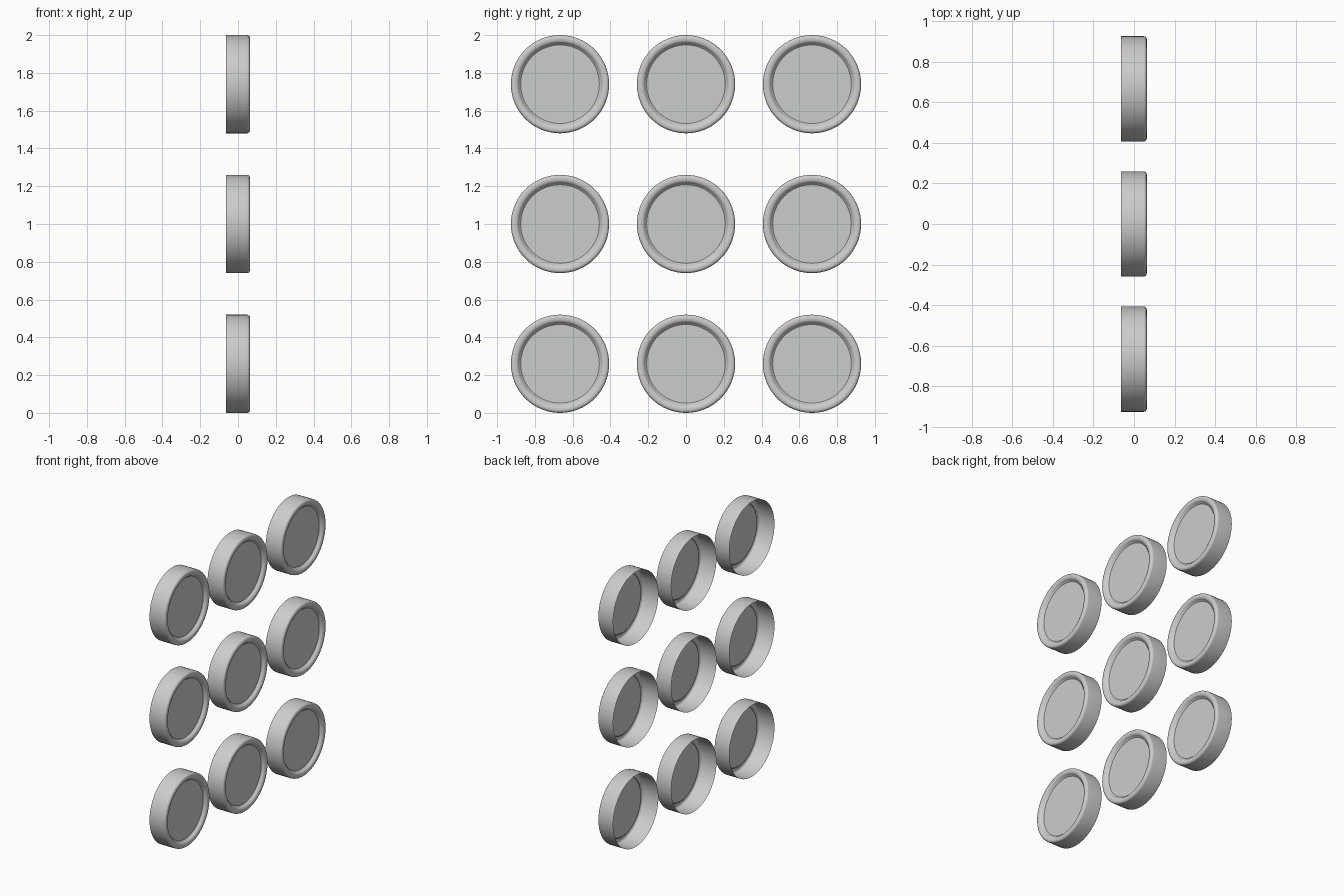
import bpy, bmesh, math

if "Cube" in bpy.data.objects:
    bpy.data.objects.remove(bpy.data.objects["Cube"])

RADIUS = 0.26      # outer radius of each cap
HALF = 0.063       # half of the depth along x
SEGMENTS = 64

grey = bpy.data.materials.new("light_grey")
grey.diffuse_color = (0.6, 0.61, 0.605, 1)
grey.use_nodes = True
grey.node_tree.nodes["Principled BSDF"].inputs["Base Color"].default_value = grey.diffuse_color

# Profile (x, radius): open back edge, side wall, rounded rim, recessed face
profile = [(-HALF, RADIUS), (0.048, RADIUS)]
for i in range(1, 5):                       # outer rounding
    a = math.radians(22.5 * i)
    profile.append((0.048 + 0.015 * math.sin(a), RADIUS - 0.015 + 0.015 * math.cos(a)))
profile.append((HALF, 0.239))
for i in range(1, 5):                       # inner rounding
    a = math.radians(20 * i)
    profile.append((0.045 + 0.018 * math.cos(a), 0.239 - 0.022 * math.sin(a)))
profile.append((0.041, 0.208))


def cap_mesh():
    """Lathe the profile about the x axis and close the front with a flat disc."""
    bm = bmesh.new()
    rings = []
    for x, r in profile:
        rings.append([bm.verts.new((x, r * math.cos(2 * math.pi * k / SEGMENTS),
                                    r * math.sin(2 * math.pi * k / SEGMENTS)))
                      for k in range(SEGMENTS)])
    for a, b in zip(rings, rings[1:]):
        for k in range(SEGMENTS):
            n = (k + 1) % SEGMENTS
            bm.faces.new((a[k], a[n], b[n], b[k]))
    bm.faces.new(rings[-1])
    me = bpy.data.meshes.new("round_cap")
    bm.to_mesh(me)
    bm.free()
    me.materials.append(grey)
    return me


# Three by three grid of caps facing +x
for row, z in enumerate((0.26, 1.0, 1.74)):
    for col, y in enumerate((-0.667, 0.0, 0.667)):
        ob = bpy.data.objects.new(f"round_cap_{row + 1}_{col + 1}", cap_mesh())
        ob.location = (0, y, z)
        bpy.context.collection.objects.link(ob)
        bpy.ops.object.select_all(action='DESELECT')
        ob.select_set(True)
        bpy.context.view_layer.objects.active = ob
        bpy.ops.object.shade_smooth_by_angle(angle=math.radians(30))
